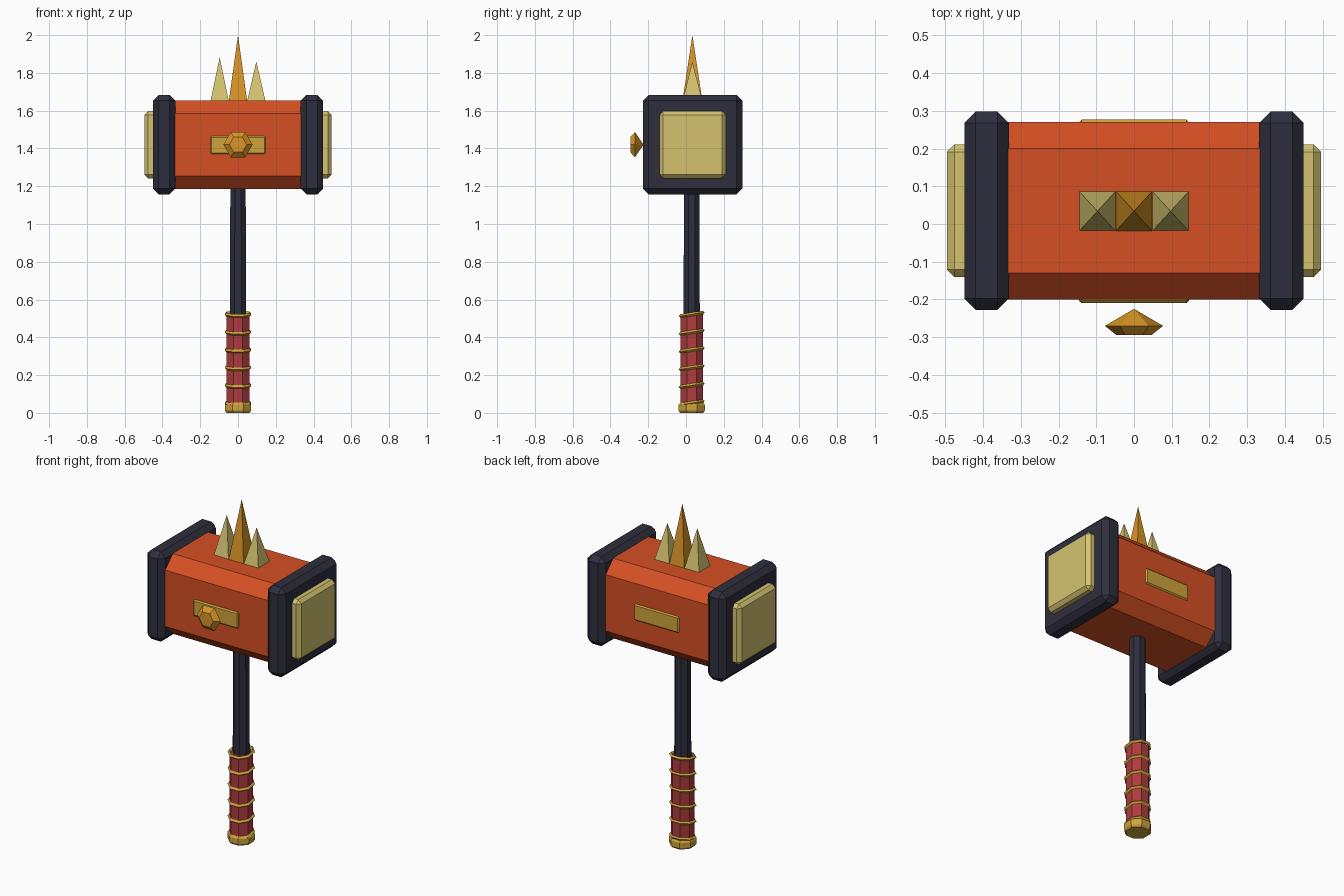
import bpy, bmesh
from math import pi, cos, sin, radians
from mathutils import Matrix, Vector

cube = bpy.data.objects.get("Cube")
if cube:
    bpy.data.objects.remove(cube)


def material(name, rgb):
    m = bpy.data.materials.new(name)
    m.use_nodes = True
    m.diffuse_color = (*rgb, 1)
    m.node_tree.nodes["Principled BSDF"].inputs["Base Color"].default_value = (*rgb, 1)
    return m


orange = material("orange", (0.67, 0.08, 0.017))
dark = material("dark slate", (0.028, 0.028, 0.048))
pale = material("pale gold", (0.66, 0.55, 0.16))
gold = material("gold", (0.62, 0.37, 0.045))
amber = material("amber", (0.69, 0.30, 0.02))
red = material("grip red", (0.43, 0.045, 0.048))

HEAD_Y, HEAD_Z = 0.035, 1.42
SHAFT_Y = 0.03


def finish(bm, name, mat, matrix):
    bmesh.ops.recalc_face_normals(bm, faces=bm.faces)
    mesh = bpy.data.meshes.new(name)
    bm.to_mesh(mesh)
    bm.free()
    mesh.transform(matrix)
    mesh.materials.append(mat)
    ob = bpy.data.objects.new(name, mesh)
    bpy.context.collection.objects.link(ob)
    return ob


def bevel(ob, width):
    mod = ob.modifiers.new("edge bevel", "BEVEL")
    mod.width = width
    mod.segments = 1


def box(name, mat, centre, size, width):
    bm = bmesh.new()
    bmesh.ops.create_cube(bm, size=1, matrix=Matrix.Diagonal((*size, 1)))
    bevel(finish(bm, name, mat, Matrix.Translation(centre)), width)


def lathe(name, mat, rings, sides, matrix, phase=0.5):
    """Faceted solid from (radius, height) rings; phase is in side steps."""
    bm = bmesh.new()
    loops = []
    for r, z in rings:
        angles = [2 * pi * (i + phase) / sides for i in range(sides)]
        loops.append([bm.verts.new((r * cos(a), r * sin(a), z)) for a in angles])
    for low, high in zip(loops, loops[1:]):
        for i in range(sides):
            j = (i + 1) % sides
            bm.faces.new((low[i], low[j], high[j], high[i]))
    for loop, (r, z) in ((loops[0], rings[0]), (loops[-1], rings[-1])):
        if r > 0:
            bm.faces.new(loop)
    bmesh.ops.remove_doubles(bm, verts=bm.verts, dist=0.0001)
    return finish(bm, name, mat, matrix)


# Head body: chamfered square prism along x
bm = bmesh.new()
h, c = 0.235, 0.165
outline = [(c, h), (h, c), (h, -c), (c, -h), (-c, -h), (-h, -c), (-h, c), (-c, h)]
face = bm.faces.new([bm.verts.new((-0.34, y, z)) for y, z in outline])
new = bmesh.ops.extrude_face_region(bm, geom=[face])["geom"]
bmesh.ops.translate(bm, vec=(0.68, 0, 0),
                    verts=[v for v in new if isinstance(v, bmesh.types.BMVert)])
finish(bm, "head_body", orange, Matrix.Translation((0, HEAD_Y, HEAD_Z)))

# End collars and striking plates
for side, s in (("left", 1), ("right", -1)):
    box(side + "_collar", dark, (s * 0.391, HEAD_Y, HEAD_Z), (0.118, 0.526, 0.526), 0.03)
    box(side + "_striking_plate", pale, (s * 0.45, HEAD_Y, HEAD_Z), (0.092, 0.352, 0.356), 0.02)

# Inlaid bars on the front and back
for side, y in (("front", -0.2), ("back", 0.267)):
    box(side + "_bar", gold, (0, y, HEAD_Z - 0.002), (0.292, 0.02, 0.096), 0.007)

# Six-sided gem with its point toward the head
lathe("front_gem", amber, [(0, 0.225), (0.077, 0.27), (0.046, 0.295)], 6,
      Matrix.Translation((0, 0, HEAD_Z)) @ Matrix.Rotation(pi / 2, 4, "X"), phase=0)

# Crown spikes
for name, x, top, mat in (("right_spike", -0.097, 1.882, pale),
                          ("middle_spike", 0, 2.0, amber),
                          ("left_spike", 0.097, 1.86, pale)):
    lathe(name, mat, [(0.0686, 1.65), (0, top)], 4,
          Matrix.Translation((x, 0.034, 0)) @ Matrix.Diagonal((1, 1.09, 1, 1)))

# Handle
base = Matrix.Translation((0, SHAFT_Y, 0))
lathe("shaft", dark, [(0.047, 0.4), (0.044, 1.2)], 8, base)
lathe("grip", red, [(0.065, 0.04), (0.065, 0.52)], 8, base)
lathe("pommel", gold, [(0.066, 0), (0.075, 0.012), (0.075, 0.042), (0.066, 0.054)], 8, base)

# Tilted grip bands
for i in range(6):
    bpy.ops.mesh.primitive_torus_add(major_segments=8, minor_segments=4,
                                     major_radius=0.065, minor_radius=0.01)
    band = bpy.context.object
    band.name = f"grip_band_{i + 1}"
    band.data.transform(Matrix.Translation((0, SHAFT_Y, 0.052 + i * 0.094))
                        @ Matrix.Rotation(radians(9), 4, "X")
                        @ Matrix.Rotation(pi / 8, 4, "Z"))
    band.data.materials.append(gold)
